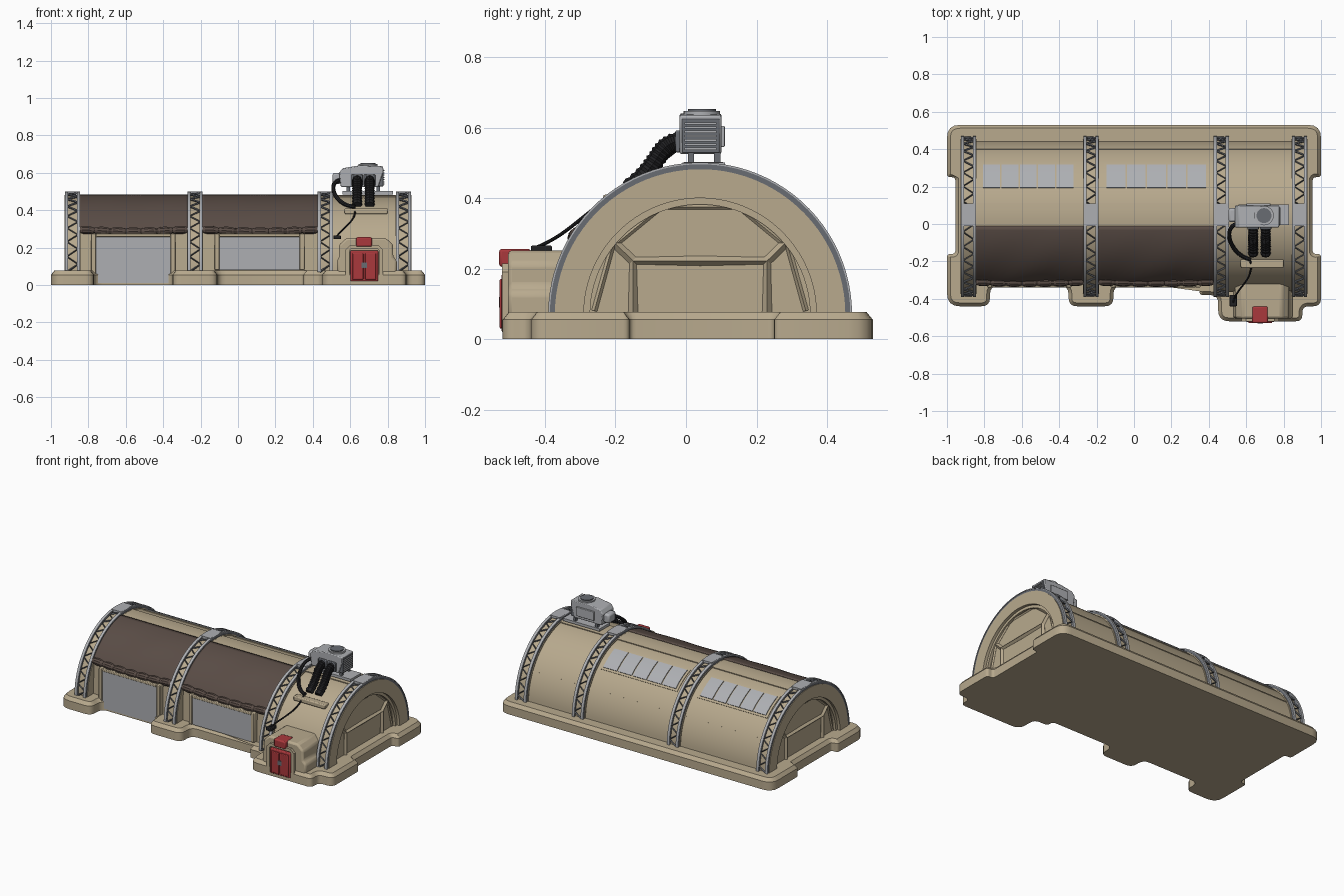
import bpy, bmesh, math
from mathutils import Vector
from mathutils.geometry import interpolate_bezier

if "Cube" in bpy.data.objects:
    bpy.data.objects.remove(bpy.data.objects["Cube"])

CY, CZ = 0.04, 0.07          # centre of the arched cross-section


def mat(name, c):
    m = bpy.data.materials.new(name)
    m.diffuse_color = (*c, 1)
    m.use_nodes = True
    m.node_tree.nodes["Principled BSDF"].inputs["Base Color"].default_value = m.diffuse_color
    return m


TAN = mat("tan_shell", (0.48, 0.40, 0.27))
BROWN = mat("brown_canvas", (0.10, 0.072, 0.06))
RED = mat("red_paint", (0.40, 0.04, 0.045))
BLACK = mat("black_rubber", (0.015, 0.015, 0.017))
STEEL = mat("dark_steel", (0.14, 0.15, 0.17))
GREY = mat("light_metal", (0.42, 0.43, 0.45))


def finish(name, bm, m, bevel=0):
    bmesh.ops.recalc_face_normals(bm, faces=bm.faces)
    me = bpy.data.meshes.new(name)
    bm.to_mesh(me)
    bm.free()
    ob = bpy.data.objects.new(name, me)
    bpy.context.collection.objects.link(ob)
    me.materials.append(m)
    if bevel:
        b = ob.modifiers.new("bevel", 'BEVEL')
        b.width, b.segments, b.limit_method = bevel, 2, 'ANGLE'
    return ob


def prism(name, pts, axis, a0, a1, m, bevel=0, inset=None):
    """Extrude a 2D outline along an axis, optionally sloping the far cap in."""
    at = {'x': lambda p, a: (a, p[0], p[1]), 'y': lambda p, a: (p[0], a, p[1]),
          'z': lambda p, a: (p[0], p[1], a)}[axis]
    bm = bmesh.new()
    lo = [bm.verts.new(at(p, a0)) for p in pts]
    hi = [bm.verts.new(at(p, a1)) for p in pts]
    n = len(pts)
    for i in range(n):
        bm.faces.new((lo[i], lo[(i + 1) % n], hi[(i + 1) % n], hi[i]))
    bm.faces.new(lo[::-1])
    cap = bm.faces.new(hi)
    if inset:
        bmesh.ops.recalc_face_normals(bm, faces=bm.faces)
        bmesh.ops.inset_region(bm, faces=[cap], thickness=inset[0], depth=inset[1])
    return finish(name, bm, m, bevel)


def box(name, x, y, z, m, bevel=0):
    pts = [(x[0], y[0]), (x[1], y[0]), (x[1], y[1]), (x[0], y[1])]
    return prism(name, pts, 'z', z[0], z[1], m, bevel)


def polar(r, deg):
    a = math.radians(deg)
    return CY + r * math.cos(a), CZ + r * math.sin(a)


def arc(r, a0, a1):
    n = max(2, round(abs(a1 - a0) / 4))
    return [polar(r, a0 + (a1 - a0) * i / n) for i in range(n + 1)]


def band(name, x0, x1, r0, r1, a0, a1, m):
    """Curved slab wrapped around the arch."""
    return prism(name, arc(r1, a0, a1) + arc(r0, a1, a0), 'x', x0, x1, m)


def tube(name, pts, r, m, radii=None, res=2):
    cu = bpy.data.curves.new(name, 'CURVE')
    cu.dimensions, cu.bevel_depth, cu.bevel_resolution = '3D', r, res
    cu.use_fill_caps = True
    s = cu.splines.new('POLY')
    s.points.add(len(pts) - 1)
    for i, p in enumerate(pts):
        s.points[i].co = (*p, 1)
        s.points[i].radius = radii[i] if radii else 1
    tmp = bpy.data.objects.new(name + "_path", cu)
    bpy.context.collection.objects.link(tmp)
    bm = bmesh.new()
    bm.from_mesh(bpy.data.meshes.new_from_object(
        tmp.evaluated_get(bpy.context.evaluated_depsgraph_get())))
    bpy.data.objects.remove(tmp)
    return finish(name, bm, m)


def bez(pts, n):
    return interpolate_bezier(*[Vector(p) for p in pts], n)


def rounded(pts, rad):
    out = []
    for i, p in enumerate(pts):
        p = Vector(p)
        a, b = Vector(pts[i - 1]) - p, Vector(pts[(i + 1) % len(pts)]) - p
        r = min(rad, 0.42 * a.length, 0.42 * b.length)
        s, e = p + a.normalized() * r, p + b.normalized() * r
        for k in range(5):
            t = k / 4
            out.append(tuple(s * (1 - t) ** 2 + p * 2 * t * (1 - t) + e * t * t))
    return out


# Foundation with feet and door pad
outline = [(-1, -.44), (-.77, -.44), (-.77, -.33), (-.35, -.33), (-.35, -.44), (-.11, -.44),
           (-.11, -.33), (.35, -.33), (.35, -.38), (.45, -.38), (.45, -.52), (.90, -.52),
           (.90, -.44), (1, -.44), (1, -.16), (.955, -.16), (.955, .25), (1, .25), (1, .53),
           (-1, .53), (-1, .25), (-.955, .25), (-.955, -.16), (-1, -.16)]
prism("foundation", rounded(outline, .07), 'z', 0, .055, TAN, inset=(.018, .022))

# Hull: two open bays with an upright front wall, one fully arched bay
prism("hull_bays", arc(.405, 0, 148) + [(-.31, CZ)], 'x', -.89, .45, TAN)
prism("hull_entry", arc(.405, 0, 180), 'x', .45, .89, TAN)
band("ridge_strip", -.89, .89, .40, .411, 80, 98, TAN)
band("rear_seam", -.89, .89, .40, .408, 27, 28, TAN)

# Arch ribs with lattice trusses
for x in (-.885, -.23, .467, .885):
    band("rib", x - .042, x + .042, .33, .412, 0, 180, TAN)
    for s in (-1, 1):
        c = x + s * .032
        band("truss_rail", c - .006, c + .006, .41, .43, 0, 180, STEEL)
        band("rail_cap", c - .009, c + .009, .426, .431, 0, 180, GREY)
    zig = [(x + (.03 if i % 2 else -.03), *polar(.422, i * 5.625)) for i in range(33)]
    tube("truss_lattice", zig, .006, STEEL, res=0)
    box("ridge_plate", (x - .036, x + .036), (-.01, .11), (.485, .501), GREY)

# End walls: stepped arch, centre panel frame and diagonals
for s in (-1, 1):
    xs = sorted((s * .885, s * .908))
    band("end_wall_step", *xs, .312, .332, 0, 180, TAN)
    X = s * .892
    for q in (-1, 1):
        y = CY + q * .19
        frame = [(X, y, .07), (X, y, .222), (X, CY, .222)]
        tube("end_panel_frame", frame, .014, TAN, res=0)
        tube("end_diagonal", [(X, y, .222), (X, CY + q * .255, .285)], .013, TAN, res=0)
        tube("end_upper_frame", [(X, CY + q * .30, .08), (X, CY + q * .25, .26),
                                 (X, CY + q * .11, .375), (X, CY, .375)], .008, TAN, res=0)

# Rear roof windows with panes
for x0, x1 in ((-.81, -.32), (-.15, .39)):
    band("roof_window_frame", x0 - .012, x1 + .012, .40, .409, 46, 70, TAN)
    n = 5
    w = (x1 - x0) / n
    for i in range(n):
        band("roof_pane", x0 + i * w + .004, x0 + (i + 1) * w - .004, .40, .414, 48, 68, GREY)

# Front shutters and frames
for x0, x1, z0 in ((-.76, -.36, .012), (-.10, .33, .08)):
    box("shutter", (x0, x1), (-.335, -.30), (z0, .258), GREY)
    for a, b in ((x0 - .025, x0), (x1, x1 + .025)):
        box("shutter_jamb", (a, b), (-.34, -.30), (z0, .275), TAN, .004)
    box("shutter_lintel", (x0, x1), (-.34, -.30), (.258, .275), TAN, .004)

# Canvas awnings with a gathered lower edge
for x0, x1 in ((-.85, -.268), (-.192, .43)):
    bm = bmesh.new()
    nu, nv = 48, 16
    g = []
    for j in range(nv + 1):
        v, row = j / nv, []
        for i in range(nu + 1):
            u = i / nu
            fold = .004 * math.sin(9 * u + 5 * v) * math.sin(math.pi * u)
            sag = 1.5 * math.sin(math.pi * u) * v
            row.append(bm.verts.new((x0 + (x1 - x0) * u,
                                     *polar(.417 + fold * v, 97 + 50 * v + sag))))
        g.append(row)
    for j in range(nv):
        for i in range(nu):
            bm.faces.new((g[j][i], g[j][i + 1], g[j + 1][i + 1], g[j + 1][i]))
    aw = finish("awning_canvas", bm, BROWN)
    aw.modifiers.new("thick", 'SOLIDIFY').thickness = .008
    pts, rad = [], []
    for i in range(73):
        u = i / 72
        pts.append((x0 + (x1 - x0) * u, *polar(.415, 147 + 1.5 * math.sin(math.pi * u))))
        rad.append(.55 + .5 * abs(math.sin(math.pi * u * 7)) ** .6)
    tube("awning_roll", pts, .022, BROWN, rad, res=3)

# Entry porch and red door
porch = [(.53, .06), (.85, .06), (.85, .13), (.83, .15), (.83, .215), (.79, .252),
         (.58, .252), (.54, .215), (.54, .15), (.53, .13)]
prism("porch", porch, 'y', -.505, -.28, TAN, .012)
trim = [(.575, .02), (.575, .19), (.60, .215), (.75, .215), (.775, .19), (.775, .02),
        (.755, .02), (.755, .185), (.745, .195), (.605, .195), (.595, .185), (.595, .02)]
prism("door_trim", trim, 'y', -.522, -.49, TAN)
box("door", (.60, .75), (-.524, -.49), (.02, .185), RED, .006)
for x in (.612, .68):
    box("door_panel", (x, x + .058), (-.529, -.52), (.03, .17), RED, .004)
box("door_handle", (.66, .69), (-.531, -.52), (.09, .12), STEEL)
box("door_hood", (.632, .716), (-.53, -.44), (.205, .256), RED, .008)
box("junction_box", (.51, .55), (-.44, -.38), (.245, .265), BLACK, .004)
box("hull_hatch", (.57, .80), (-.235, -.19), (.38, .41), TAN, .006)

# Roof cooling unit
box("unit_skid", (.56, .83), (-.005, .105), (.485, .502), GREY)
for x in (.58, .74):
    for y in (.005, .08):
        box("unit_leg", (x, x + .018), (y, y + .018), (.49, .53), STEEL)
body = [(.55, .525), (.75, .525), (.775, .60), (.775, .635), (.65, .64), (.56, .625),
        (.54, .60)]
prism("unit_body", body, 'y', -.018, .10, GREY, .005)
box("unit_side_head", (.505, .55), (.01, .085), (.54, .60), GREY, .012)
box("vent_frame", (.75, .778), (-.012, .095), (.528, .625), STEEL, .003)
for i in range(7):
    z = .537 + i * .012
    box("vent_slat", (.77, .784), (-.004, .087), (z, z + .006), GREY)
box("rear_vent", (.60, .73), (.095, .11), (.545, .605), GREY, .003)
for r, z0, z1, m in ((.052, .63, .647, GREY), (.04, .64, .653, STEEL)):
    ring = [(.695 + r * math.cos(k * math.pi / 12), .045 + r * math.sin(k * math.pi / 12))
            for k in range(24)]
    prism("unit_fan", ring, 'z', z0, z1, m)

# Ribbed ducts and cables
for x in (.637, .704):
    path = bez([(x, 0, .562), (x, -.09, .562), (x, -.06, .50), (x, -.165, .425)], 29)
    tube("ribbed_duct", path, .028, BLACK, [1 if i % 2 else .85 for i in range(29)])
    box("duct_collar", (x - .03, x + .03), (-.03, -.01), (.53, .592), STEEL, .004)
tube("cable_thick", bez([(.545, .0, .56), (.47, -.03, .55), (.52, -.17, .42),
                         (.625, -.19, .42)], 20), .011, BLACK)
tube("cable_thin", bez([(.62, -.19, .42), (.65, -.30, .35), (.55, -.33, .30),
                        (.53, -.42, .262)], 20), .005, BLACK)

# Smooth shading with sharp creases kept
bpy.ops.object.select_all(action='SELECT')
bpy.context.view_layer.objects.active = bpy.context.selected_objects[0]
bpy.ops.object.shade_smooth_by_angle(angle=math.radians(30))
